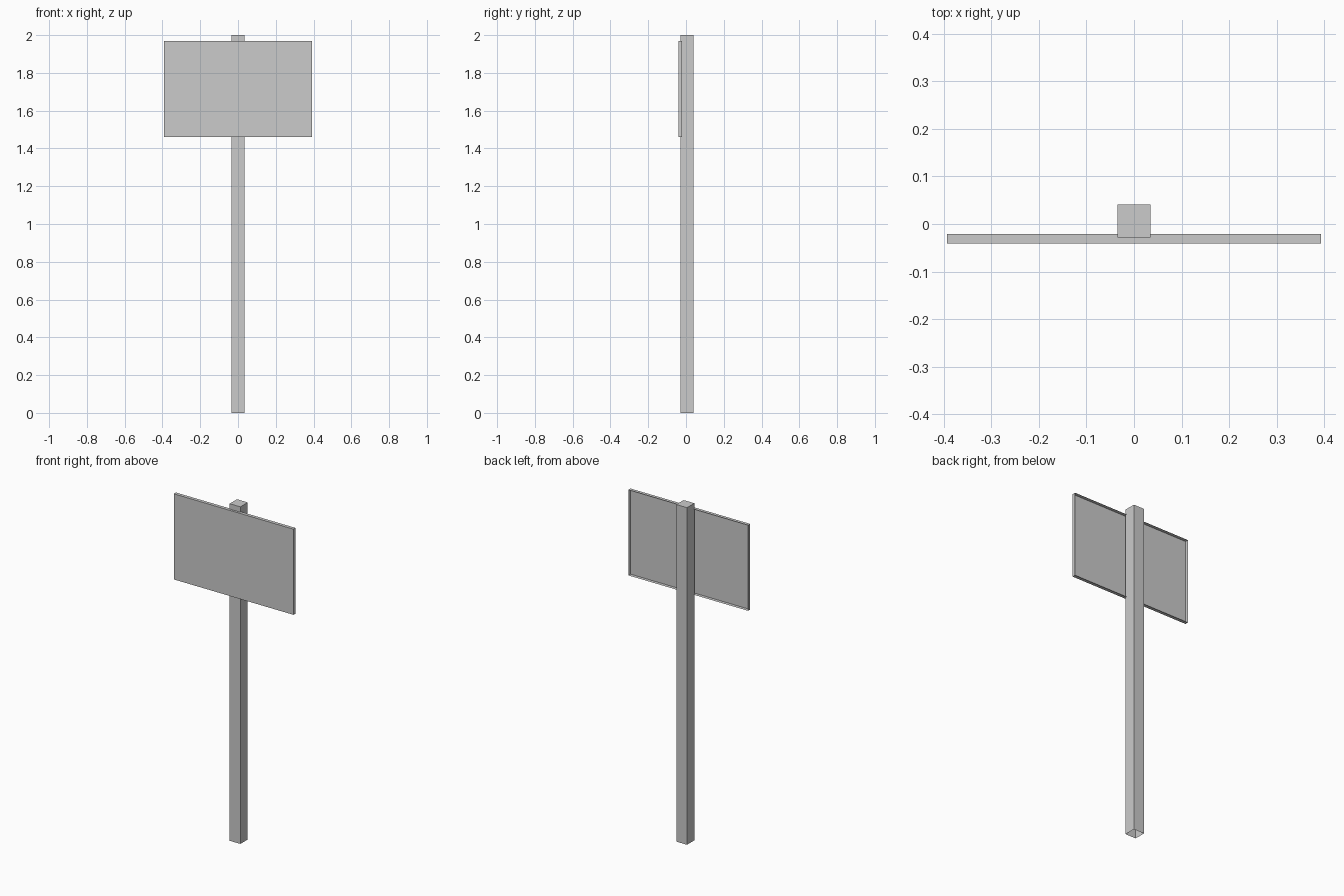
import bpy, bmesh
from mathutils import Vector

if "Cube" in bpy.data.objects:
    bpy.data.objects.remove(bpy.data.objects["Cube"])


def open_box(name, lo, hi, open_dir):
    """Thin-walled box with the face pointing along open_dir left out."""
    lo, hi, open_dir = Vector(lo), Vector(hi), Vector(open_dir)
    bm = bmesh.new()
    bmesh.ops.create_cube(bm, size=1)
    bm.normal_update()
    gone = [f for f in bm.faces if f.normal.dot(open_dir) > 0.9]
    bmesh.ops.delete(bm, geom=gone, context='FACES_ONLY')
    bmesh.ops.scale(bm, vec=hi - lo, verts=bm.verts)
    bmesh.ops.translate(bm, vec=(lo + hi) / 2, verts=bm.verts)
    mesh = bpy.data.meshes.new(name)
    bm.to_mesh(mesh)
    bm.free()
    obj = bpy.data.objects.new(name, mesh)
    bpy.context.collection.objects.link(obj)
    return obj


# Square post, open at the ground end
open_box("post", (-0.035, -0.028, 0), (0.035, 0.041, 2), (0, 0, -1))

# Shallow sign tray, open at the back, with the post set into it
open_box("sign_panel", (-0.393, -0.041, 1.46), (0.393, -0.021, 1.968), (0, 1, 0))
